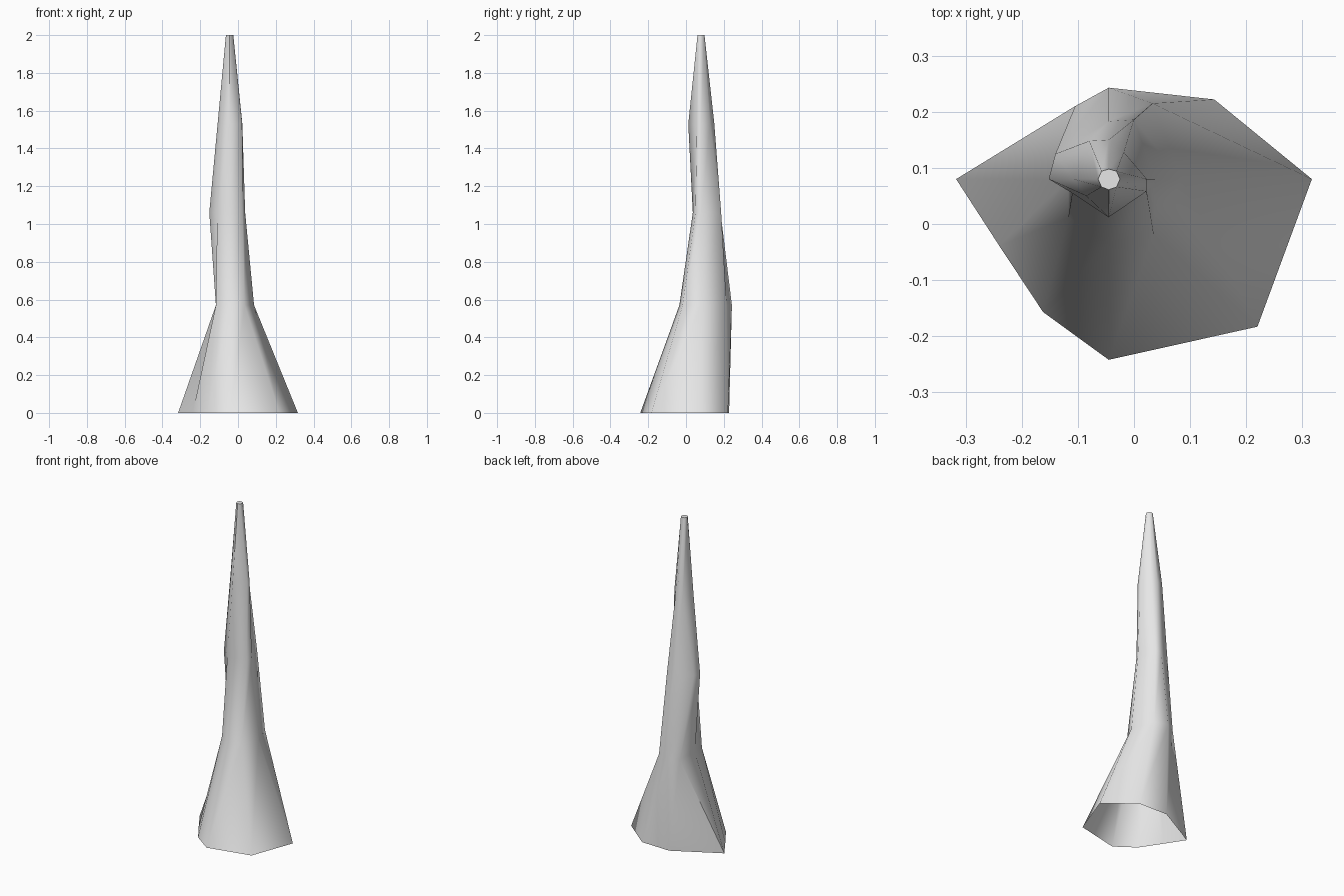
import bpy
import bmesh

cube = bpy.data.objects.get("Cube")
if cube:
    bpy.data.objects.remove(cube, do_unlink=True)

grey = bpy.data.materials.new("pale grey")
grey.use_nodes = True
colour = (0.8, 0.8, 0.8, 1)
grey.diffuse_color = colour
grey.node_tree.nodes["Principled BSDF"].inputs["Base Color"].default_value = colour

# Irregular eight-sided cross-sections, counter-clockwise from the left side
sections = [
    (0.0, [(.317, .08), (.143, .222), (-.045, .228), (-.317, .08),
           (-.24, -.039), (-.162, -.157), (-.045, -.242), (.22, -.183)]),
    (0.57, [(.085, .08), (.033, .215), (-.045, .243), (-.105, .21),
            (-.117, .08), (-.117, .012), (-.045, -.035), (.035, -.018)]),
    (1.06, [(.038, .08), (0, .186), (-.045, .183), (-.14, .125),
            (-.152, .08), (-.11, .055), (-.045, .036), (.024, .05)]),
    (1.53, [(.023, .08), (-.018, .128), (-.045, .15), (-.08, .148),
            (-.108, .08), (-.085, .05), (-.045, .012), (.022, .058)]),
    (2.0, [(-.025, .08), (-.031, .094), (-.045, .098), (-.058, .094),
           (-.064, .08), (-.058, .066), (-.045, .061), (-.031, .066)]),
]

# Loft the sections into a tapering, leaning spike with an open foot
bm = bmesh.new()
rings = [[bm.verts.new((x, y, z)) for x, y in points] for z, points in sections]
for low, high in zip(rings, rings[1:]):
    for i in range(len(low)):
        j = (i + 1) % len(low)
        bm.faces.new((low[i], low[j], high[j], high[i]))
bm.faces.new(rings[-1])
bmesh.ops.recalc_face_normals(bm, faces=bm.faces)

mesh = bpy.data.meshes.new("spike")
bm.to_mesh(mesh)
bm.free()
mesh.materials.append(grey)
spike = bpy.data.objects.new("spike", mesh)
bpy.context.collection.objects.link(spike)

# Smooth sides, crisp tip
bpy.context.view_layer.objects.active = spike
spike.select_set(True)
bpy.ops.object.shade_smooth_by_angle(angle=1.1)
